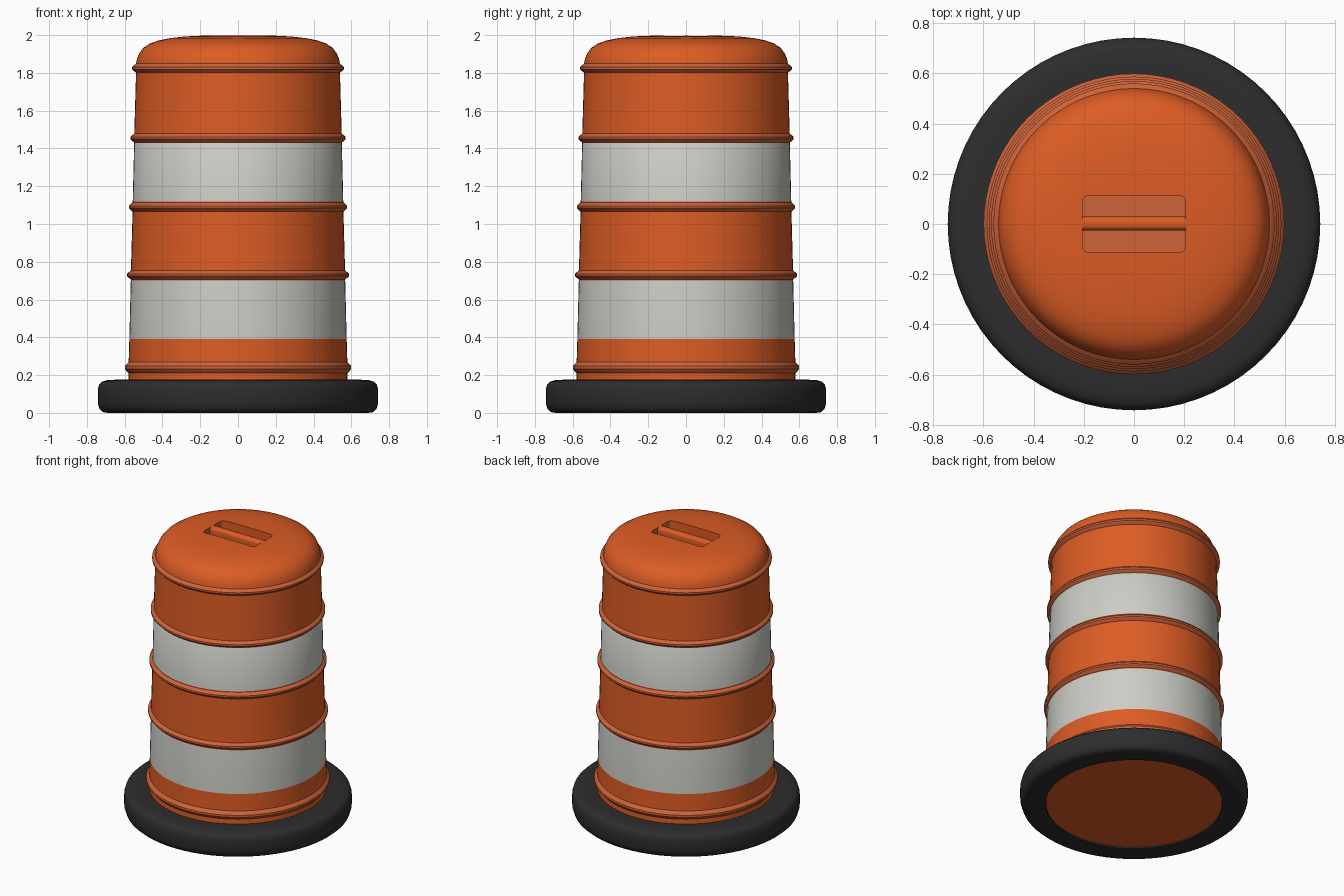
import bpy, bmesh, math
from mathutils import Vector

if "Cube" in bpy.data.objects:
    bpy.data.objects.remove(bpy.data.objects["Cube"])


def material(name, rgb):
    m = bpy.data.materials.new(name)
    m.diffuse_color = (*rgb, 1)
    m.use_nodes = True
    m.node_tree.nodes["Principled BSDF"].inputs["Base Color"].default_value = m.diffuse_color
    return m


ORANGE = material("orange plastic", (0.72, 0.107, 0.018))
FADED = material("faded orange", (0.62, 0.125, 0.042))
WHITE = material("reflective white", (0.61, 0.61, 0.57))
BLACK = material("black rubber", (0.026, 0.026, 0.026))


def finish(bm, name, mats, angle=35):
    bmesh.ops.recalc_face_normals(bm, faces=bm.faces[:])
    me = bpy.data.meshes.new(name)
    bm.to_mesh(me)
    bm.free()
    ob = bpy.data.objects.new(name, me)
    bpy.context.collection.objects.link(ob)
    for m in mats:
        me.materials.append(m)
    smooth(ob, angle)
    return ob


def smooth(ob, angle=35):
    bpy.ops.object.select_all(action='DESELECT')
    ob.select_set(True)
    bpy.context.view_layer.objects.active = ob
    bpy.ops.object.shade_smooth_by_angle(angle=math.radians(angle))


def lathe(profile, closed=False, steps=72):
    bm = bmesh.new()
    vs = [bm.verts.new((r, 0, z)) for r, z in profile]
    pairs = list(zip(vs, vs[1:])) + ([(vs[-1], vs[0])] if closed else [])
    edges = [bm.edges.new(p) for p in pairs]
    bmesh.ops.spin(bm, geom=vs + edges, cent=(0, 0, 0), axis=(0, 0, 1),
                   angle=math.tau, steps=steps, use_duplicate=False)
    bmesh.ops.remove_doubles(bm, verts=bm.verts[:], dist=1e-4)
    return bm


def box(name, size, centre, bevel, mat, axis=None):
    bm = bmesh.new()
    bmesh.ops.create_cube(bm, size=1)
    for v in bm.verts:
        v.co = Vector(a * b for a, b in zip(v.co, size)) + Vector(centre)
    # round only the edges running along the given axis
    es = [e for e in bm.edges
          if abs((e.verts[0].co - e.verts[1].co).normalized()[axis]) > 0.9]
    bmesh.ops.bevel(bm, geom=es, offset=bevel, segments=5, profile=0.5, affect='EDGES')
    return finish(bm, name, [mat])


# Barrel body: tapered wall with raised ribs, stripe edges and a domed lid
RIBS = [0.24, 0.73, 1.09, 1.455, 1.825]
STRIPES = [(0.39, 0.70), (1.12, 1.43)]


def wall(z):
    return 0.58 - 0.04 * (z - 0.2) / 1.62


pts = [(wall(z), z) for z in (0.39, 0.70, 1.12, 1.43)]
for z in RIBS:
    h = 0.03 if z < 0.3 else 0.024
    for k, out in ((-1, 0), (-0.6, 0.012), (-0.25, 0.02), (0.25, 0.02), (0.6, 0.012), (1, 0)):
        pts.append((wall(z) + out, z + k * h))
pts.sort(key=lambda p: p[1])
dome = [(0.535, 1.875), (0.522, 1.905), (0.50, 1.934), (0.465, 1.956), (0.42, 1.972),
        (0.36, 1.984), (0.28, 1.993), (0.16, 1.998), (0, 2.0)]
bm = lathe([(0, 0.012), (0.575, 0.012), (wall(0.1), 0.1)] + pts + dome)
body = finish(bm, "barrel_body", [ORANGE, FADED, WHITE])

# Grip recess in the lid
cutter = box("grip_cutter", (0.41, 0.226, 0.2), (0, 0, 2.02), 0.025, FADED, axis=2)
mod = body.modifiers.new("grip", 'BOOLEAN')
mod.object = cutter
mod.operation = 'DIFFERENCE'
mod.solver = 'EXACT'
bpy.context.view_layer.objects.active = body
bpy.ops.object.modifier_apply(modifier=mod.name)
bpy.data.objects.remove(cutter)

# Body colours by height, ribs and recess slightly paler
for p in body.data.polygons:
    x, y, z = p.center
    p.material_index = 0
    if any(a < z < b for a, b in STRIPES) and math.hypot(x, y) > 0.5:
        p.material_index = 2
    elif math.hypot(x, y) > 0.5 and any(abs(z - r) < 0.03 for r in RIBS):
        p.material_index = 1
    elif abs(x) < 0.21 and abs(y) < 0.12 and 1.85 < z < 1.985:
        p.material_index = 1
smooth(body)

# Grip bar across the recess
box("grip_bar", (0.41, 0.056, 0.085), (0, 0.002, 1.955), 0.022, ORANGE, axis=0)

# Rubber ring base
ring = [(0.578, 0.004), (0.69, 0), (0.715, 0.004), (0.733, 0.02), (0.742, 0.05),
        (0.742, 0.125), (0.735, 0.15), (0.718, 0.166), (0.69, 0.174), (0.64, 0.176), (0.57, 0.176)]
finish(lathe(ring, closed=True), "rubber_base", [BLACK], 50)
